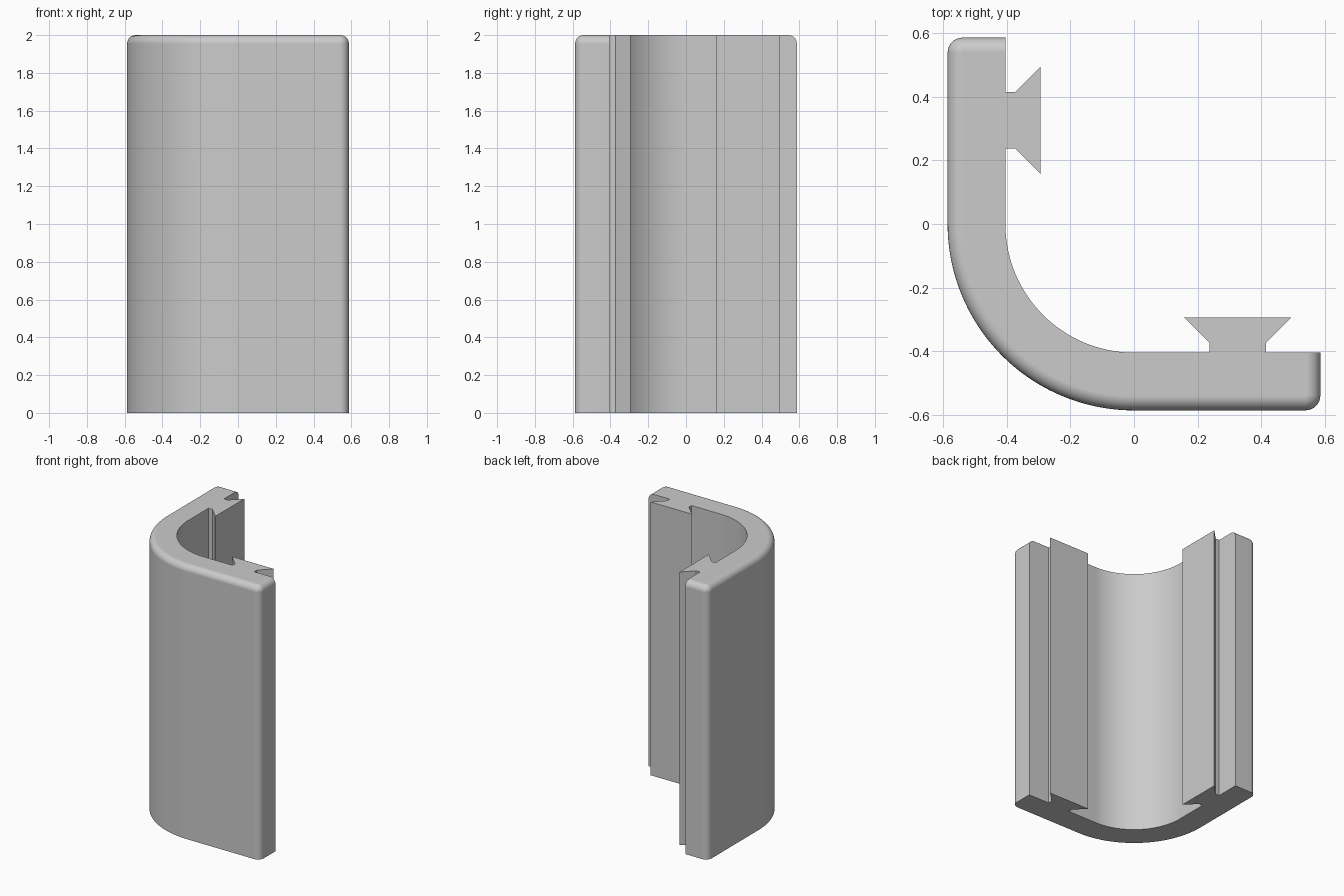
import bpy
import bmesh
from math import radians, sin, cos

cube = bpy.data.objects.get("Cube")
if cube:
    bpy.data.objects.remove(cube, do_unlink=True)

HEIGHT = 2.0
OUTER, INNER = 0.587, 0.405     # radii of the bend and face positions of the legs
FILLET, ROUND = 0.047, 0.045    # plan corner radius, top edge radius
ARC_STEPS, FILLET_STEPS, ROUND_STEPS = 20, 6, 7


def arc(cx, cy, r, start, end, steps):
    angles = [radians(start + (end - start) * i / steps) for i in range(steps + 1)]
    return [(cx + r * cos(a), cy + r * sin(a)) for a in angles]


def outline(inset):
    """Closed section; only the outside of the legs and their tips move inward."""
    half = arc(0, 0, INNER, 225, 180, ARC_STEPS)
    # dovetail rail on the inner face of the leg
    half += [(-INNER, 0.238), (-0.374, 0.238), (-0.295, 0.158),
             (-0.295, 0.495), (-0.374, 0.416), (-INNER, 0.416)]
    # square tip corner, rounded outer corner, outer bend
    half.append((-INNER, OUTER - inset))
    half += arc(FILLET - OUTER, OUTER - FILLET, FILLET - inset, 90, 180, FILLET_STEPS)
    half += arc(0, 0, OUTER - inset, 180, 225, ARC_STEPS)
    # the second leg is the first one mirrored across the diagonal
    return half + [(y, x) for x, y in reversed(half[1:-1])]


# stacked sections: straight wall, then the rounded top edge
levels = [(0.0, 0.0)]
for i in range(ROUND_STEPS + 1):
    a = radians(90 * i / ROUND_STEPS)
    levels.append((HEIGHT - ROUND + ROUND * sin(a), ROUND * (1 - cos(a))))

bm = bmesh.new()
rings = [[bm.verts.new((x, y, z)) for x, y in outline(inset)] for z, inset in levels]
for low, high in zip(rings, rings[1:]):
    for i in range(len(low)):
        j = (i + 1) % len(low)
        bm.faces.new((low[i], low[j], high[j], high[i]))
bm.faces.new(list(reversed(rings[0])))
bm.faces.new(rings[-1])
bmesh.ops.recalc_face_normals(bm, faces=bm.faces)

mesh = bpy.data.meshes.new("corner_profile")
bm.to_mesh(mesh)
bm.free()
profile = bpy.data.objects.new("corner_profile", mesh)
bpy.context.collection.objects.link(profile)

# plain grey
grey = bpy.data.materials.new("light_grey")
grey.use_nodes = True
colour = (0.6, 0.6, 0.6, 1.0)
grey.diffuse_color = colour
grey.node_tree.nodes["Principled BSDF"].inputs["Base Color"].default_value = colour
mesh.materials.append(grey)

# smooth bends, crisp rail and end edges
bpy.ops.object.select_all(action='DESELECT')
profile.select_set(True)
bpy.context.view_layer.objects.active = profile
bpy.ops.object.shade_smooth_by_angle(angle=radians(30))
normals = profile.modifiers.new("flat_caps", 'WEIGHTED_NORMAL')
normals.keep_sharp = True
